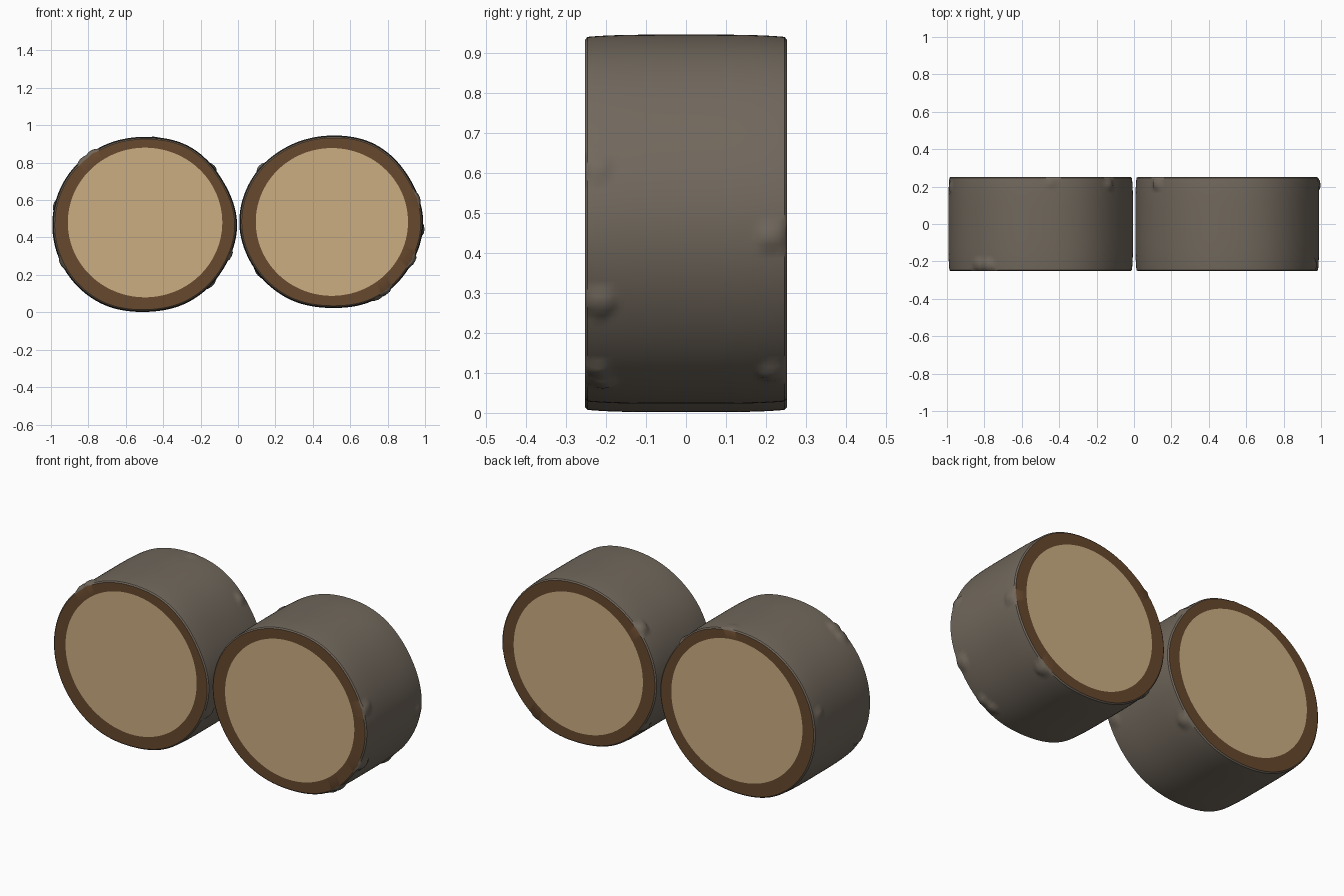
import bpy, bmesh, math

if "Cube" in bpy.data.objects:
    bpy.data.objects.remove(bpy.data.objects["Cube"])

def material(name, color):
    m = bpy.data.materials.new(name)
    m.diffuse_color = (*color, 1)
    m.use_nodes = True
    m.node_tree.nodes["Principled BSDF"].inputs["Base Color"].default_value = m.diffuse_color
    return m

BARK = material("grey bark", (0.165, 0.138, 0.108))
RIM = material("brown inner bark", (0.135, 0.065, 0.027))
WOOD = material("pale cut wood", (0.60, 0.42, 0.225))

SEG = 160     # sides around each log
ROWS = 36     # rows along each log
HALF = 0.252  # half the log length

def outline(radii, a):
    """Smooth closed interpolation of radii given every 30 degrees."""
    n = len(radii)
    t = a / (2 * math.pi) * n
    i = int(t)
    f = t - i
    p0, p1, p2, p3 = (radii[(i + k) % n] for k in (-1, 0, 1, 2))
    return p1 + 0.5 * f * (p2 - p0 + f * (2 * p0 - 5 * p1 + 4 * p2 - p3
                           + f * (3 * (p1 - p2) + p3 - p0)))

def bump_height(knots, a, y, r):
    """Raised knots: (angle in degrees, y, size, height)."""
    h = 0
    for deg, ky, size, height in knots:
        d = (a - math.radians(deg) + math.pi) % (2 * math.pi) - math.pi
        q = ((d * r) ** 2 + (y - ky) ** 2) / size ** 2
        if q < 1:
            h = max(h, height * math.sqrt(1 - q))
    return h

def make_log(name, center, radii, cut_center, cut_size, knots):
    bm = bmesh.new()
    cx, cz = center
    angles = [2 * math.pi * k / SEG for k in range(SEG)]

    def bark_ring(y, scale):
        ring = []
        for a in angles:
            r = outline(radii, a)
            r = r * scale + bump_height(knots, a, y, r)
            ring.append(bm.verts.new((cx + r * math.cos(a), y, cz + r * math.sin(a))))
        return ring

    def cut_ring(y):
        ux, uz = cut_center
        return [bm.verts.new((ux + cut_size[0] * math.cos(a), y,
                              uz + cut_size[1] * math.sin(a))) for a in angles]

    def bridge(r1, r2, index):
        for k in range(SEG):
            j = (k + 1) % SEG
            f = bm.faces.new((r1[k], r1[j], r2[j], r2[k]))
            f.material_index = index

    # bark side with a slight barrel shape
    rings = []
    for i in range(ROWS + 1):
        t = -1 + 2 * i / ROWS
        rings.append(bark_ring(t * (HALF - 0.006), 1 - 0.012 * t ** 4))
    for r1, r2 in zip(rings, rings[1:]):
        bridge(r1, r2, 0)
    # cut ends: bark lip, brown rim and wood disc
    for edge, y in ((rings[0], -HALF), (rings[-1], HALF)):
        lip = bark_ring(y, 0.974)
        bridge(edge, lip, 0)
        disc = cut_ring(y)
        bridge(lip, disc, 1)
        bm.faces.new(disc).material_index = 2
    bmesh.ops.recalc_face_normals(bm, faces=bm.faces)

    mesh = bpy.data.meshes.new(name)
    bm.to_mesh(mesh)
    bm.free()
    for m in (BARK, RIM, WOOD):
        mesh.materials.append(m)
    ob = bpy.data.objects.new(name, mesh)
    bpy.context.collection.objects.link(ob)
    bpy.context.view_layer.objects.active = ob
    ob.select_set(True)
    bpy.ops.object.shade_smooth_by_angle(angle=math.radians(40))
    ob.select_set(False)

make_log("left_log", (-0.495, 0.47),
         [.49, .475, .478, .468, .478, .492, .498, .495, .485, .468, .475, .48],
         (-0.497, 0.48), (0.413, 0.40),
         [(127, -0.22, .035, .014), (134, -0.215, .035, .012), (84, 0.22, .03, .006),
          (168, 0.2, .03, .010), (205, -0.21, .035, .010), (318, 0.21, .035, .012),
          (40, 0.21, .03, .012), (340, -0.2, .035, .010)])

make_log("right_log", (0.497, 0.48),
         [.493, .482, .48, .465, .468, .483, .49, .478, .467, .457, .475, .483],
         (0.502, 0.483), (0.407, 0.395),
         [(335, -0.215, .04, .014), (16, -0.22, .035, .010), (355, 0.212, .035, .012),
          (309, -0.22, .03, .012), (302, -0.205, .03, .012), (307, 0.215, .035, .012),
          (142, 0.215, .035, .014), (215, 0.21, .035, .010)])
